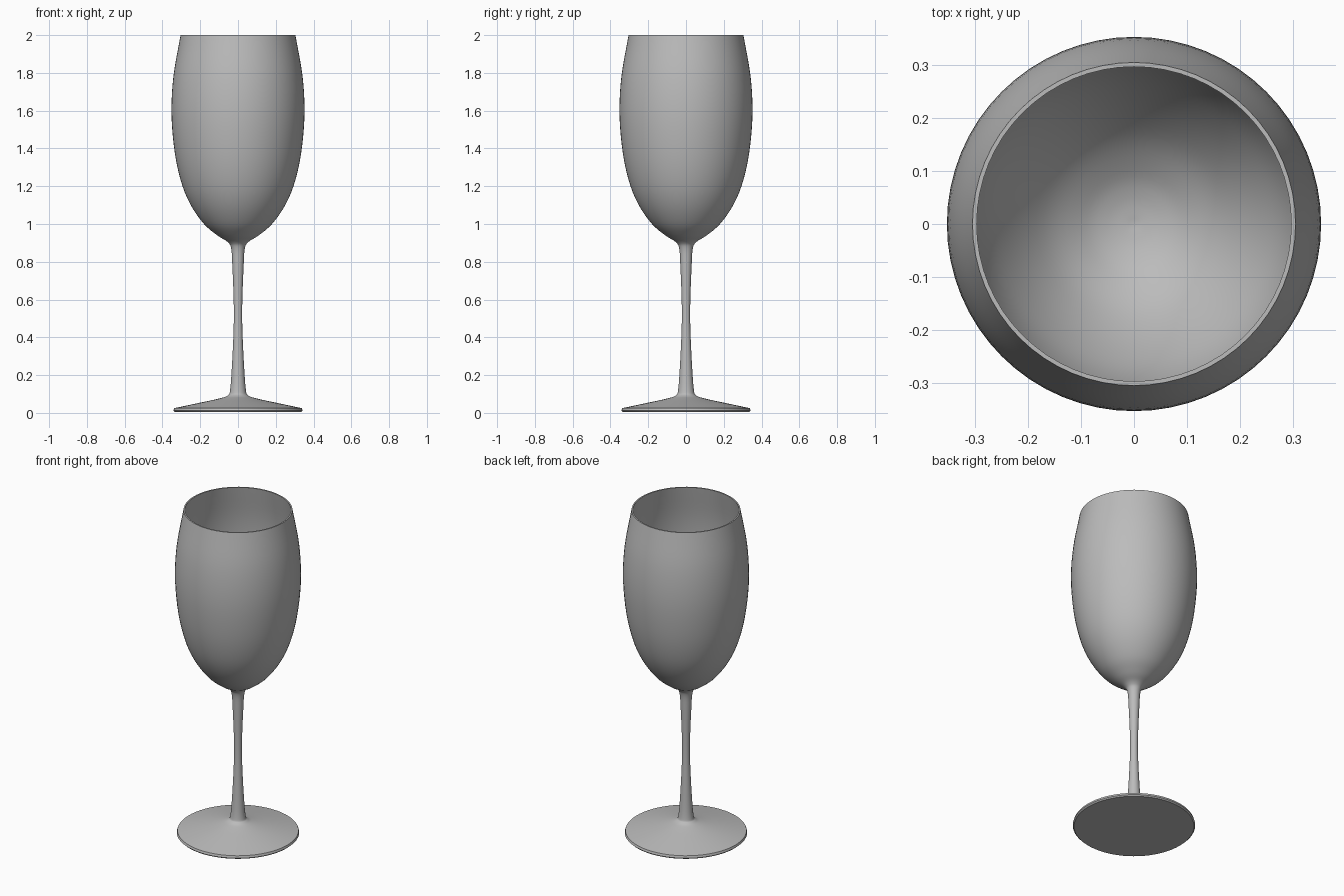
import bpy
import bmesh
from math import cos, sin, tau, radians
from mathutils import Vector

SEGMENTS = 64

cube = bpy.data.objects.get("Cube")
if cube:
    bpy.data.objects.remove(cube)

# One grey material
glass = bpy.data.materials.new("grey_glass")
glass.use_nodes = True
glass.diffuse_color = (0.5, 0.5, 0.5, 1)
glass.node_tree.nodes["Principled BSDF"].inputs["Base Color"].default_value = (0.5, 0.5, 0.5, 1)


def smooth_path(points, steps=5):
    """Catmull-Rom curve through (radius, height) points."""
    p = [Vector(q) for q in points]
    p = [2 * p[0] - p[1]] + p + [2 * p[-1] - p[-2]]
    path = []
    for a, b, c, d in zip(p, p[1:], p[2:], p[3:]):
        for i in range(steps):
            t = i / steps
            path.append(0.5 * (2 * b + (c - a) * t + (2 * a - 5 * b + 4 * c - d) * t * t
                               + (3 * b - a - 3 * c + d) * t ** 3))
    return path + [p[-2]]


def lathe(name, profile):
    """Turn a profile around z, closing ends that reach the axis."""
    bm = bmesh.new()
    rings = []
    for r, z in profile:
        if r < 0.001:
            rings.append([bm.verts.new((0, 0, z))] * SEGMENTS)
        else:
            rings.append([bm.verts.new((r * cos(tau * i / SEGMENTS), r * sin(tau * i / SEGMENTS), z))
                          for i in range(SEGMENTS)])
    for low, high in zip(rings, rings[1:]):
        for i in range(SEGMENTS):
            j = (i + 1) % SEGMENTS
            bm.faces.new(dict.fromkeys((low[i], low[j], high[j], high[i])))
    bmesh.ops.recalc_face_normals(bm, faces=bm.faces)
    mesh = bpy.data.meshes.new(name)
    bm.to_mesh(mesh)
    bm.free()
    mesh.materials.append(glass)
    obj = bpy.data.objects.new(name, mesh)
    bpy.context.collection.objects.link(obj)
    bpy.ops.object.select_all(action="DESELECT")
    obj.select_set(True)
    bpy.context.view_layer.objects.active = obj
    bpy.ops.object.shade_smooth_by_angle(angle=radians(40))


# Foot, stem and outer bowl share one flowing outline
foot = [(0, 0.005), (0.335, 0.005), (0.342, 0.012)]
outside = smooth_path([(0.338, 0.025), (0.22, 0.05), (0.1, 0.076), (0.055, 0.092), (0.042, 0.12),
                       (0.032, 0.25), (0.023, 0.45), (0.023, 0.6), (0.03, 0.78), (0.036, 0.87),
                       (0.055, 0.905), (0.11, 0.94), (0.18, 1.0), (0.25, 1.1), (0.3, 1.22),
                       (0.335, 1.38), (0.352, 1.58), (0.342, 1.78), (0.304, 2.0)])

# Thin-walled bowl interior
inside = smooth_path([(0.296, 2.0), (0.334, 1.78), (0.344, 1.58), (0.327, 1.38), (0.291, 1.22),
                      (0.24, 1.11), (0.17, 1.015), (0.1, 0.96), (0.05, 0.938), (0, 0.93)])

lathe("wine_glass", foot + outside + inside)
